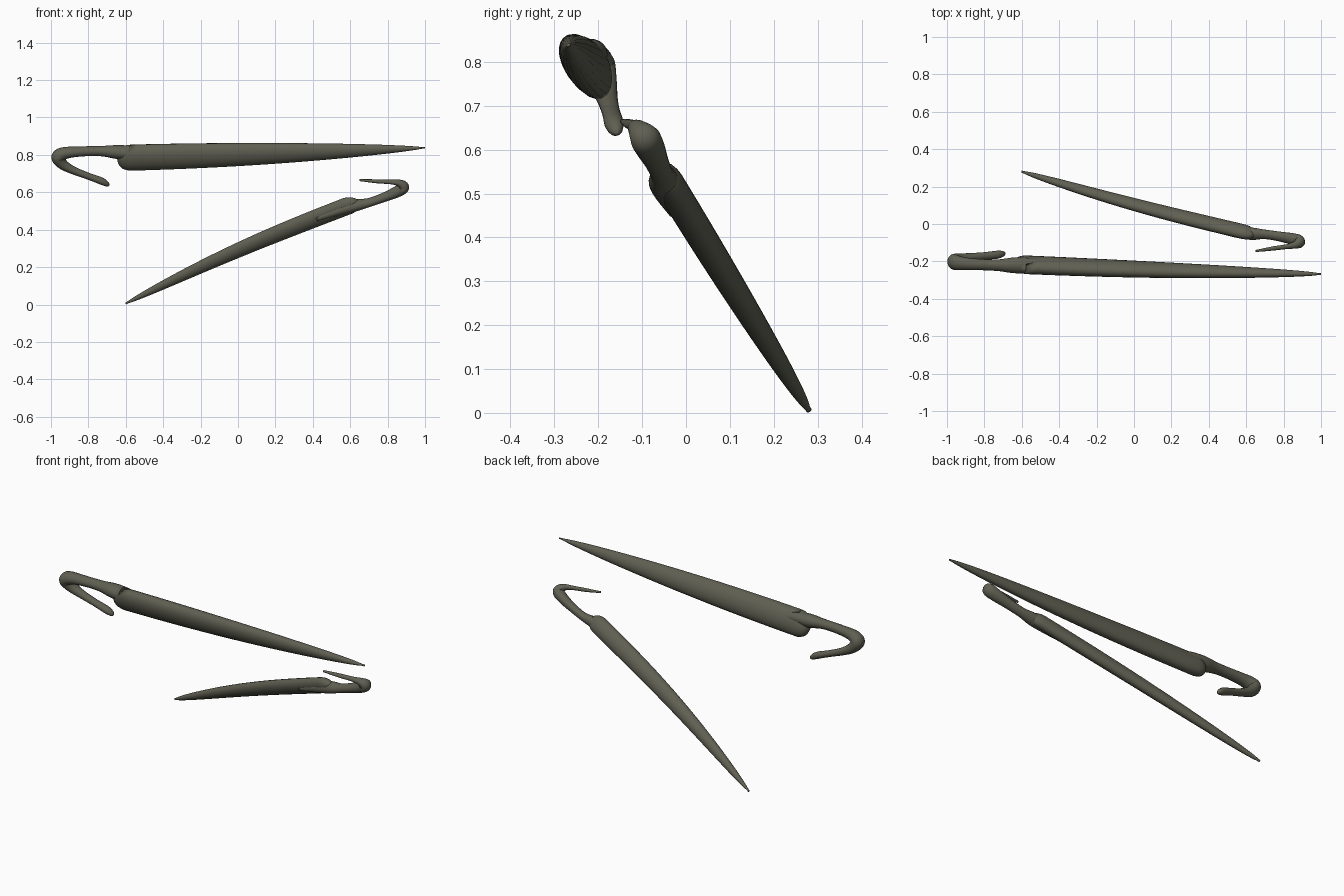
import bpy, bmesh, math
from mathutils import Vector

cube = bpy.data.objects.get("Cube")
if cube:
    bpy.data.objects.remove(cube, do_unlink=True)

mat = bpy.data.materials.new("dark olive grey")
mat.use_nodes = True
colour = (0.115, 0.115, 0.085, 1)
mat.diffuse_color = colour
bsdf = mat.node_tree.nodes["Principled BSDF"]
bsdf.inputs["Base Color"].default_value = colour
bsdf.inputs["Roughness"].default_value = 0.8


def loft(name, centres, radii, normal, sides=20):
    """Elliptical tube; radii are pairs: across the plane normal, along it."""
    normal = Vector(normal).normalized()
    bm = bmesh.new()
    rings = []
    last = len(centres) - 1
    for i, (centre, (height, depth)) in enumerate(zip(centres, radii)):
        tangent = centres[min(i + 1, last)] - centres[max(i - 1, 0)]
        up = tangent.cross(normal).normalized()
        side = up.cross(tangent).normalized()
        angles = [math.tau * k / sides for k in range(sides)]
        rings.append([bm.verts.new(centre + up * height * math.cos(a)
                                   + side * depth * math.sin(a)) for a in angles])
    for ring, following in zip(rings, rings[1:]):
        for k in range(sides):
            n = (k + 1) % sides
            bm.faces.new((ring[k], ring[n], following[n], following[k]))
    bm.faces.new(rings[0])
    bm.faces.new(rings[-1])
    bmesh.ops.recalc_face_normals(bm, faces=bm.faces)
    for face in bm.faces:
        face.smooth = True
    mesh = bpy.data.meshes.new(name)
    bm.to_mesh(mesh)
    bm.free()
    mesh.materials.append(mat)
    bpy.context.collection.objects.link(bpy.data.objects.new(name, mesh))


def shaft(name, tip, shoulder, end, bow, height, depth, powers, normal):
    """Slightly bowed spike that swells from the tip and rounds off at the end."""
    tip, shoulder, end, bow = map(Vector, (tip, shoulder, end, bow))
    centres, radii = [], []
    count = 40
    for i in range(count + 1):
        t = (i / count) ** 1.5
        swell = max(math.sin(t * math.pi / 2), 0.015)
        centres.append(tip.lerp(shoulder, t) + bow * math.sin(t * math.pi))
        radii.append((height * swell ** powers[0], depth * swell ** powers[1]))
    caps = 8
    for i in range(1, caps + 1):
        angle = i / caps * math.pi / 2
        shrink = max(math.cos(angle), 0.1)
        centres.append(shoulder.lerp(end, math.sin(angle)))
        radii.append((height * shrink, depth * shrink))
    loft(name, centres, radii, normal)


def hook(name, stations, offset, slope_x, slope_z, steps=6):
    """Curled tube lying in a plane; a station is x, z and radius."""
    pts = [Vector(s) for s in stations]
    pts = [pts[0] * 2 - pts[1]] + pts + [pts[-1] * 2 - pts[-2]]
    path = []
    for p0, p1, p2, p3 in zip(pts, pts[1:], pts[2:], pts[3:]):
        for k in range(steps):
            t = k / steps
            path.append(p1 + 0.5 * t * ((p2 - p0)
                        + t * (2 * p0 - 5 * p1 + 4 * p2 - p3)
                        + t * t * (3 * p1 - p0 - 3 * p2 + p3)))
    path.append(pts[-2])
    centres = [Vector((x, offset + slope_x * x + slope_z * z, z)) for x, z, r in path]
    radii = [(max(r, 0.003), max(r, 0.003) * 1.15) for x, z, r in path]
    loft(name, centres, radii, (-slope_x, 1, -slope_z))


# Upper needle: tapered shaft with a blunt shoulder, then the curled hook
shaft("upper_shaft", tip=(1, -0.268, 0.838), shoulder=(-0.58, -0.218, 0.785),
      end=(-0.642, -0.22, 0.806), bow=(0, -0.005, -0.003),
      height=0.073, depth=0.045, powers=(0.7, 0.5), normal=(0, 1, 0.4))
hook("upper_hook", [
    (-0.4, 0.8, 0.02),
    (-0.55, 0.81, 0.035),
    (-0.64, 0.815, 0.037),
    (-0.72, 0.82, 0.028),
    (-0.8, 0.82, 0.026),
    (-0.89, 0.815, 0.029),
    (-0.94, 0.805, 0.034),
    (-0.962, 0.785, 0.036),
    (-0.935, 0.748, 0.028),
    (-0.88, 0.717, 0.021),
    (-0.8, 0.686, 0.018),
    (-0.73, 0.66, 0.019),
    (-0.7, 0.643, 0.013),
    (-0.69, 0.635, 0.004)], offset=0.045, slope_x=-0.03, slope_z=-0.35)

# Lower needle: the same parts, slanting up from the ground
shaft("lower_shaft", tip=(-0.6, 0.28, 0.006), shoulder=(0.58, -0.04, 0.525),
      end=(0.65, -0.058, 0.545), bow=(0, -0.013, 0.02),
      height=0.05, depth=0.035, powers=(0.55, 0.4), normal=(0, 0.86, 0.51))
hook("lower_hook", [
    (0.42, 0.46, 0.015),
    (0.55, 0.507, 0.027),
    (0.63, 0.53, 0.03),
    (0.7, 0.545, 0.023),
    (0.78, 0.573, 0.024),
    (0.85, 0.603, 0.029),
    (0.885, 0.627, 0.03),
    (0.865, 0.648, 0.019),
    (0.82, 0.655, 0.012),
    (0.74, 0.659, 0.01),
    (0.65, 0.665, 0.005)], offset=0.256, slope_x=0.1, slope_z=-0.7)
